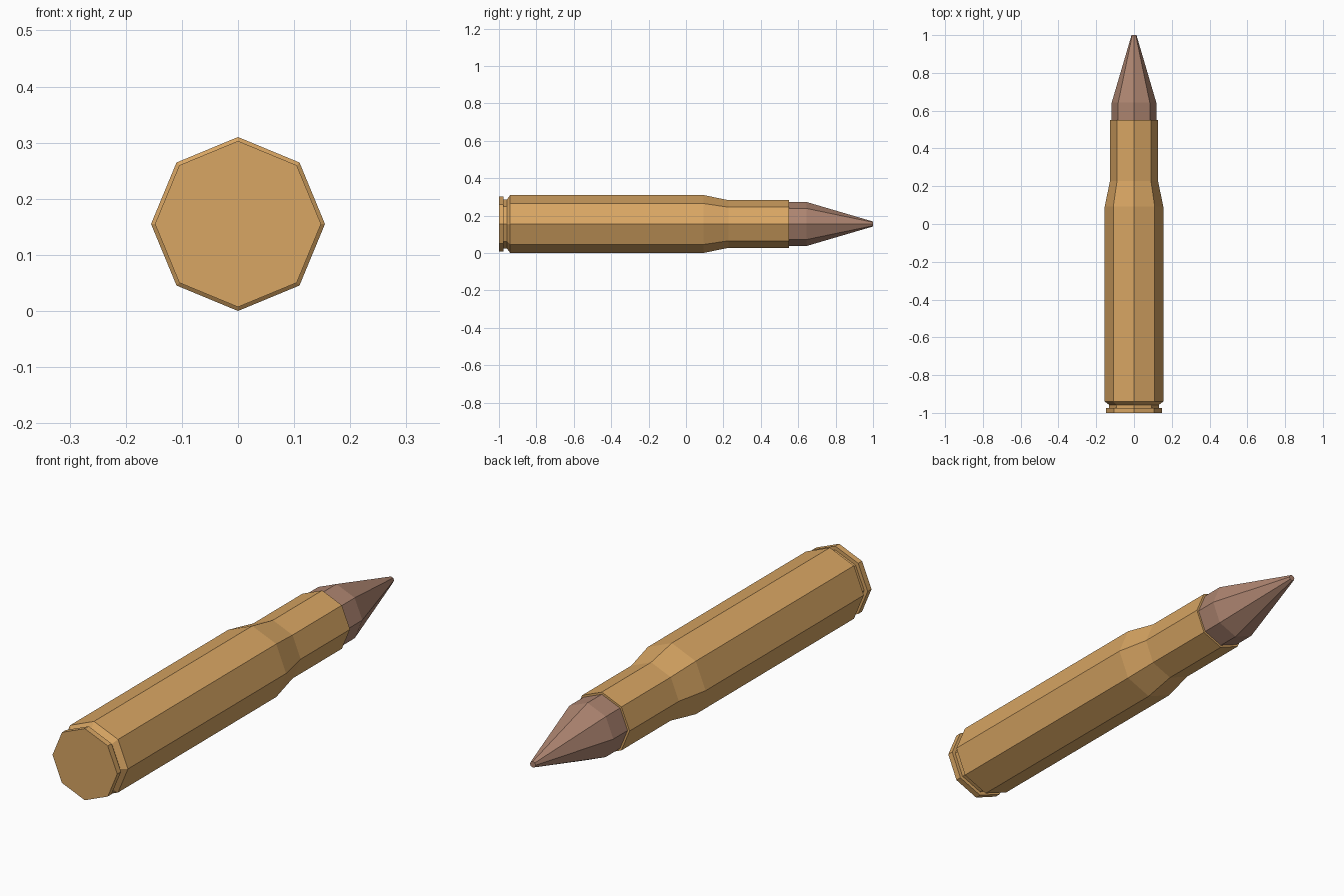
import bpy, bmesh, math

if "Cube" in bpy.data.objects:
    bpy.data.objects.remove(bpy.data.objects["Cube"])

SIDES = 8
AXIS_Z = 0.155


def material(name, rgb):
    m = bpy.data.materials.new(name)
    m.diffuse_color = (*rgb, 1.0)
    m.use_nodes = True
    m.node_tree.nodes["Principled BSDF"].inputs["Base Color"].default_value = m.diffuse_color
    return m


def lathe(name, profile, mat, cap_start=False, cap_end=False):
    """Revolve (y, radius) points around the long axis, with flat facets."""
    bm = bmesh.new()
    rings = []
    for y, r in profile:
        rings.append([bm.verts.new((r * math.sin(2 * math.pi * i / SIDES), y,
                                    AXIS_Z + r * math.cos(2 * math.pi * i / SIDES)))
                      for i in range(SIDES)])
    for a, b in zip(rings, rings[1:]):
        for i in range(SIDES):
            j = (i + 1) % SIDES
            bm.faces.new((a[i], b[i], b[j], a[j]))
    if cap_start:
        bm.faces.new(rings[0])
    if cap_end:
        bm.faces.new(rings[-1][::-1])
    # outward winding, checked against the first side wall
    bm.normal_update()
    f = bm.faces[:][0]
    c = f.calc_center_median()
    if f.normal.x * c.x + f.normal.z * (c.z - AXIS_Z) < 0:
        bmesh.ops.reverse_faces(bm, faces=bm.faces[:])
    bmesh.ops.recalc_face_normals(bm, faces=bm.faces[:])
    me = bpy.data.meshes.new(name)
    bm.to_mesh(me)
    bm.free()
    me.materials.append(mat)
    ob = bpy.data.objects.new(name, me)
    bpy.context.collection.objects.link(ob)
    return ob


brass = material("brass", (0.69, 0.38, 0.126))
copper = material("copper", (0.42, 0.233, 0.163))

# Case: rim, extractor groove, body, shoulder, neck and mouth lip
lathe("case", [(-1.0, 0.148), (-0.975, 0.148), (-0.975, 0.132), (-0.957, 0.132),
               (-0.94, 0.155), (0.093, 0.155), (0.228, 0.127), (0.55, 0.127),
               (0.55, 0.117)], brass, cap_start=True)

# Bullet: short straight section, then a taper to a blunt tip
lathe("bullet", [(0.55, 0.118), (0.643, 0.118), (1.0, 0.013)], copper, cap_end=True)
